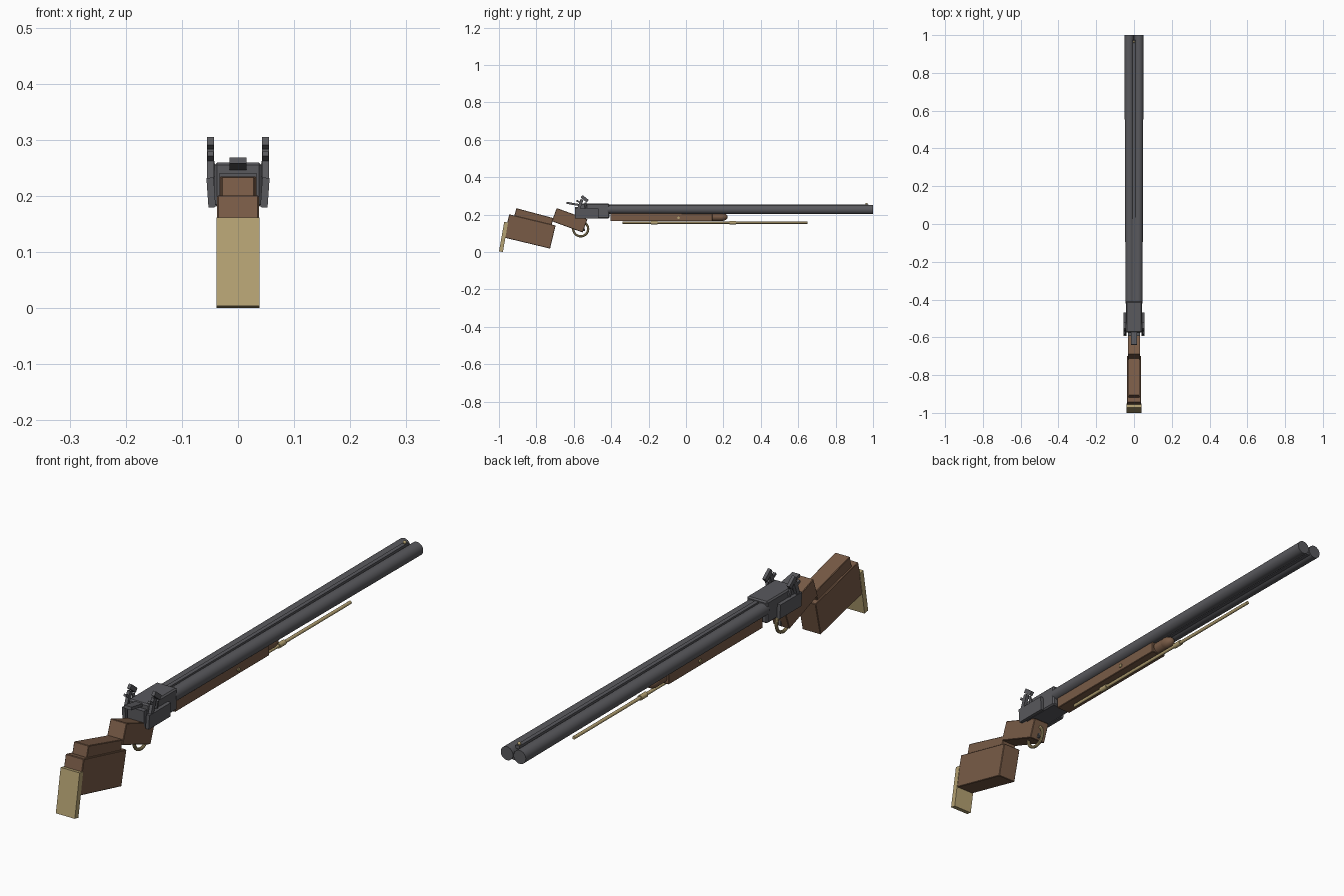
import bpy
from math import radians, pi
from mathutils import Vector

if "Cube" in bpy.data.objects:
    bpy.data.objects.remove(bpy.data.objects["Cube"])


def material(name, rgb):
    m = bpy.data.materials.new(name)
    m.diffuse_color = (*rgb, 1)
    m.use_nodes = True
    m.node_tree.nodes["Principled BSDF"].inputs["Base Color"].default_value = m.diffuse_color
    return m


STEEL = material("steel", (0.10, 0.10, 0.11))
WOOD = material("wood", (0.19, 0.105, 0.062))
BRASS = material("brass", (0.46, 0.36, 0.17))


def finish(name, mat, smooth=False, bevel=0):
    o = bpy.context.object
    o.name = name
    o.data.materials.append(mat)
    if bevel:
        b = o.modifiers.new("bevel", 'BEVEL')
        b.width, b.segments = bevel, 1
    if smooth:
        bpy.ops.object.shade_smooth_by_angle()
    return o


def box(name, loc, size, mat, tilt=0, roll=0, bevel=0):
    """Box with full size, tilted about x (degrees) and rolled about y."""
    bpy.ops.mesh.primitive_cube_add(size=1, location=loc,
                                    rotation=(radians(tilt), radians(roll), 0))
    o = bpy.context.object
    o.scale = size
    bpy.ops.object.transform_apply(location=False, rotation=False, scale=True)
    return finish(name, mat, bevel=bevel)


def rod(name, a, b, r, mat, r2=None, sides=24):
    """Cylinder or cone from point a to point b."""
    a, b = Vector(a), Vector(b)
    d = b - a
    bpy.ops.mesh.primitive_cone_add(vertices=sides, radius1=r, radius2=r if r2 is None else r2,
                                    depth=d.length, location=(a + b) / 2)
    bpy.context.object.rotation_euler = d.to_track_quat('Z', 'Y').to_euler()
    return finish(name, mat, smooth=True)


def ball(name, loc, scale, mat):
    bpy.ops.mesh.primitive_uv_sphere_add(segments=24, ring_count=12, radius=1, location=loc)
    bpy.context.object.scale = scale
    return finish(name, mat, smooth=True)


# Paired parts: barrels, locks, hammers, nipples, forend pins
for side, s in (("left", -1), ("right", 1)):
    rod(f"barrel_{side}", (s * 0.0215, -0.42, 0.228), (s * 0.026, 1.0, 0.227), 0.0235, STEEL, 0.0248, 32)
    box(f"lock_plate_{side}", (s * 0.048, -0.53, 0.206), (0.013, 0.125, 0.053), STEEL, roll=s * 4)
    box(f"hammer_stem_{side}", (s * 0.049, -0.568, 0.248), (0.012, 0.016, 0.07), STEEL, tilt=-20)
    box(f"hammer_head_{side}", (s * 0.049, -0.542, 0.285), (0.012, 0.042, 0.017), STEEL, tilt=-38)
    box(f"hammer_spur_{side}", (s * 0.049, -0.572, 0.268), (0.010, 0.030, 0.009), STEEL, tilt=-30)
    rod(f"nipple_{side}", (s * 0.043, -0.535, 0.235), (s * 0.049, -0.538, 0.265), 0.006, STEEL, sides=12)
    rod(f"forend_pin_{side}", (s * 0.024, -0.04, 0.183), (s * 0.033, -0.04, 0.183), 0.007, BRASS, sides=12)

# Rib and sight
box("barrel_rib", (0, 0.28, 0.247), (0.015, 1.39, 0.012), STEEL)
box("lower_rib", (0, 0.29, 0.213), (0.014, 1.41, 0.010), STEEL)
ball("bead_sight", (0, 0.965, 0.257), (0.006, 0.006, 0.006), BRASS)

# Action
box("receiver", (0, -0.4925, 0.22), (0.084, 0.165, 0.08), STEEL, bevel=0.005)
box("receiver_tang", (0, -0.575, 0.212), (0.066, 0.035, 0.058), STEEL)
box("top_lever", (0, -0.597, 0.256), (0.030, 0.085, 0.011), STEEL, tilt=-10)

# Trigger group
bpy.ops.mesh.primitive_torus_add(major_segments=32, minor_segments=10, major_radius=0.040,
                                 minor_radius=0.006, location=(0, -0.563, 0.124),
                                 rotation=(0, pi / 2, 0))
finish("trigger_guard", BRASS, smooth=True)
for i, y in enumerate((-0.575, -0.55)):
    box(f"trigger_{i + 1}", (0, y, 0.142), (0.008, 0.009, 0.06), STEEL, tilt=12)

# Stock
box("stock_wrist", (0, -0.622, 0.17), (0.066, 0.175, 0.075), WOOD, tilt=-20, bevel=0.002)
box("stock_body", (0, -0.836, 0.110), (0.074, 0.255, 0.127), WOOD, tilt=-13.5, bevel=0.002)
box("stock_comb", (0, -0.816, 0.178), (0.060, 0.205, 0.062), WOOD, tilt=-15, bevel=0.002)
box("butt_plate", (0, -0.9755, 0.081), (0.077, 0.021, 0.160), BRASS, tilt=-10)

# Forend
box("forend", (0, -0.132, 0.186), (0.058, 0.545, 0.042), WOOD, bevel=0.002)
rod("forend_neck", (0, 0.13, 0.188), (0, 0.19, 0.188), 0.022, WOOD)
ball("forend_tip", (0, 0.188, 0.188), (0.023, 0.035, 0.022), WOOD)

# Ramrod and thimbles
rod("ramrod", (0, -0.34, 0.157), (0, 0.65, 0.157), 0.006, BRASS, sides=16)
for i, y in enumerate((-0.17, 0.25)):
    rod(f"thimble_{i + 1}", (0, y - 0.018, 0.157), (0, y + 0.018, 0.157), 0.0095, BRASS, sides=16)
